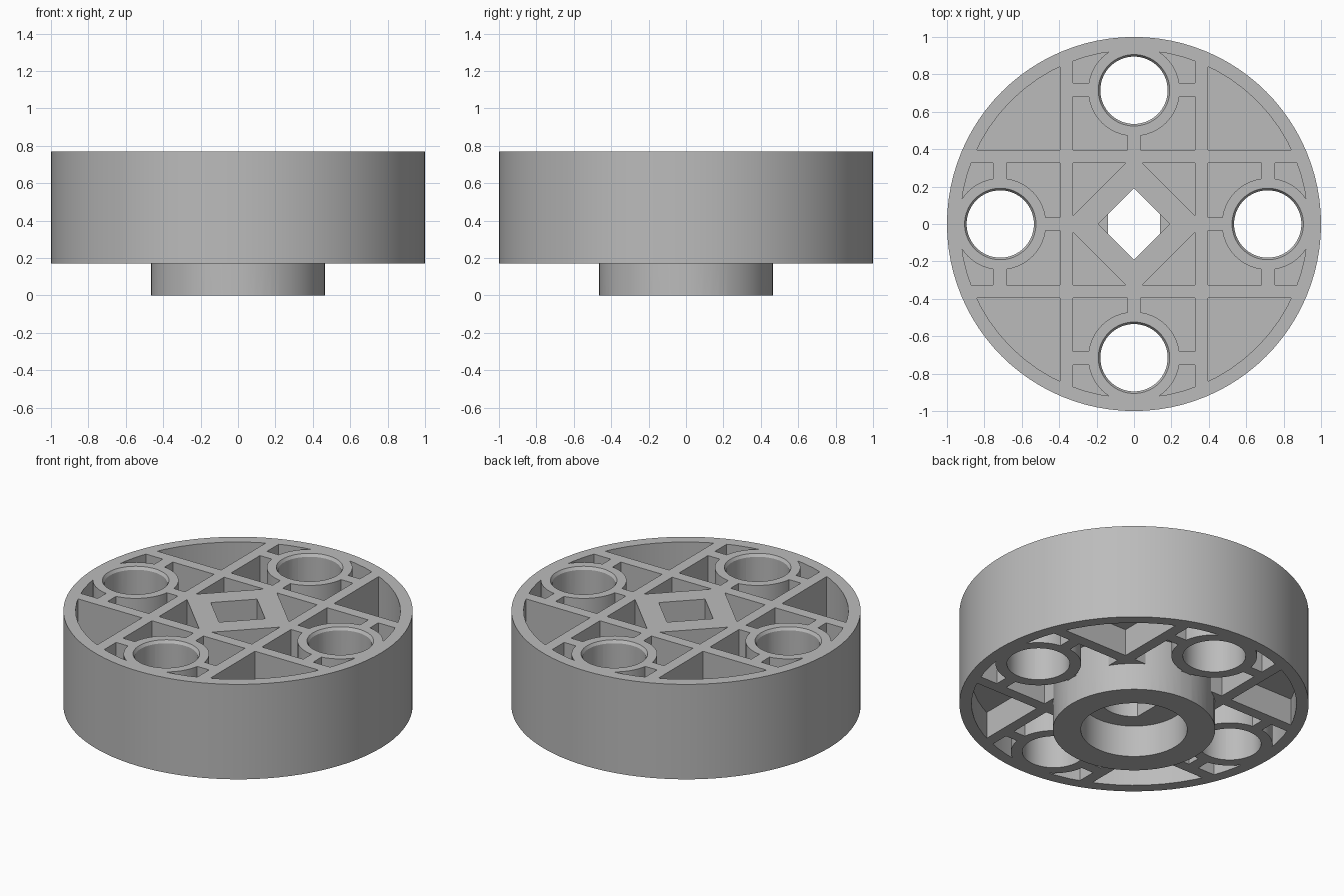
import bpy, math

if "Cube" in bpy.data.objects:
    bpy.data.objects.remove(bpy.data.objects["Cube"], do_unlink=True)

# Levels and shared sizes
TOP, WEB_TOP, WEB_LOW, LOW = 0.77, 0.41, 0.34, 0.17
RIM, TUBE, HOLE, HUB = 0.93, 0.245, 0.18, 0.465
REACH = 0.715
RIB, HALF_RIB = 0.36, 0.035
QUARTERS = [i * math.pi / 2 for i in range(4)]

grey = bpy.data.materials.new("light_grey")
grey.use_nodes = True
colour = (0.5, 0.5, 0.5, 1)
grey.diffuse_color = colour
grey.node_tree.nodes["Principled BSDF"].inputs["Base Color"].default_value = colour


def cylinder(name, r, z0, z1, x=0, y=0, sides=64, r_top=None):
    bpy.ops.mesh.primitive_cone_add(vertices=sides, radius1=r, radius2=r if r_top is None else r_top,
                                    depth=z1 - z0, location=(x, y, (z0 + z1) / 2))
    ob = bpy.context.object
    ob.name = name
    return ob


def box(name, x, y, sx, sy, z0, z1, turn=0):
    c, s = math.cos(turn), math.sin(turn)
    bpy.ops.mesh.primitive_cube_add(size=1, location=(x * c - y * s, x * s + y * c, (z0 + z1) / 2),
                                    rotation=(0, 0, turn))
    ob = bpy.context.object
    ob.name = name
    ob.scale = (sx, sy, z1 - z0)
    return ob


def combine(target, tools, operation="DIFFERENCE"):
    """Apply boolean tools one after another and remove them."""
    for tool in tools:
        mod = target.modifiers.new("cut", "BOOLEAN")
        mod.operation, mod.solver, mod.object = operation, "EXACT", tool
        bpy.context.view_layer.objects.active = target
        bpy.ops.object.modifier_apply(modifier=mod.name)
        bpy.data.objects.remove(tool, do_unlink=True)
    return target


def pocket_cutter(z0, z1, with_hub):
    """Space inside the rim, less the ribs, tubes and centre."""
    a, b = z0 - 0.05, z1 + 0.05
    space = cylinder("pocket_space", RIM, z0, z1)
    keep = []
    for turn in QUARTERS:
        keep.append(box("long_rib", RIB, 0, 2 * HALF_RIB, 2.2, a, b, turn))
        keep.append(box("inner_stub", 0.44, 0, 0.14, 2 * HALF_RIB, a, b, turn))
        keep.append(box("cross_stub", REACH + 0.003, 0, 2 * HALF_RIB, 2 * RIB, a, b, turn))
        keep.append(cylinder("tube", TUBE, a, b, REACH * math.cos(turn), REACH * math.sin(turn)))
    keep.append(cylinder("diamond_core", 0.37, a, b, sides=4))
    if with_hub:
        keep.append(cylinder("hub_core", HUB, a, b))
    return combine(space, keep)


# Disc with the stepped hub below
wheel = cylinder("wheel_body", 1, LOW, TOP, sides=96)
combine(wheel, [cylinder("hub", HUB, 0, LOW + 0.1)], "UNION")

# Pockets on both sides of the web
combine(wheel, [pocket_cutter(WEB_TOP, TOP + 0.2, False),
                pocket_cutter(LOW - 0.2, WEB_LOW, True)])

# Four round through holes with a slight lead-in at the top
for turn in QUARTERS:
    x, y = REACH * math.cos(turn), REACH * math.sin(turn)
    combine(wheel, [cylinder("through_hole", HOLE, 0.05, TOP + 0.1, x, y),
                    cylinder("lead_in", HOLE - 0.008, TOP - 0.03, TOP + 0.03, x, y, r_top=HOLE + 0.03)])

# Centre: round recess, flat-sided shaft hole, square hole on top
shaft = cylinder("shaft_hole", 0.195, 0.1, 0.45)
combine(shaft, [box("shaft_flat", side * 0.24, 0, 0.2, 1, 0, 1) for side in (-1, 1)])
combine(wheel, [cylinder("hub_recess", 0.305, -0.1, 0.2), shaft,
                cylinder("square_hole", 0.19, 0.44, TOP + 0.1, sides=4)])

wheel.data.materials.clear()
wheel.data.materials.append(grey)
wheel.data.polygons.foreach_set("material_index", [0] * len(wheel.data.polygons))
bpy.ops.object.select_all(action="DESELECT")
wheel.select_set(True)
bpy.context.view_layer.objects.active = wheel
bpy.ops.object.transform_apply(location=True, rotation=True, scale=True)
bpy.ops.object.shade_smooth_by_angle(angle=math.radians(30))
